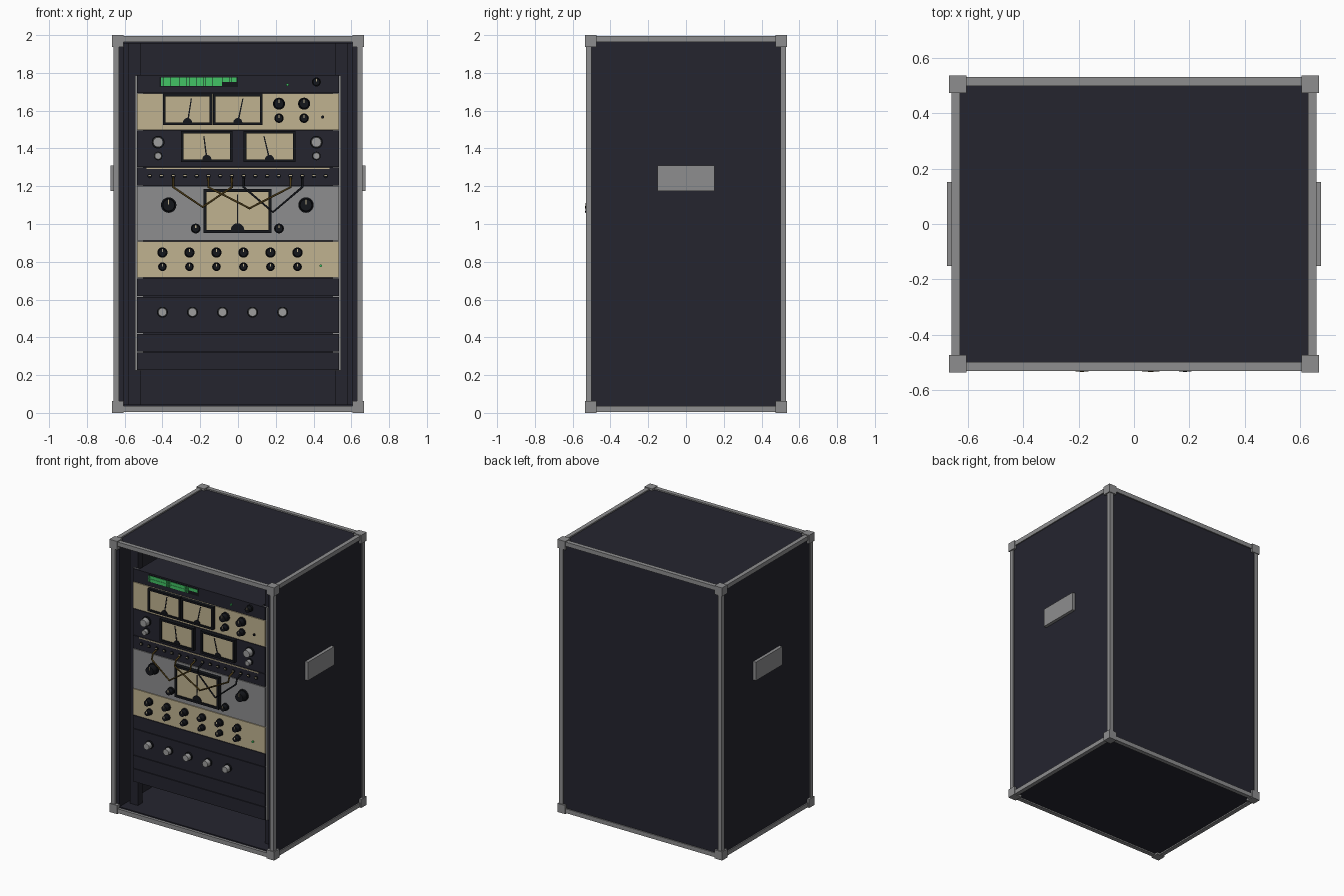
import bpy, bmesh, math
from mathutils import Matrix, Vector

if "Cube" in bpy.data.objects:
    bpy.data.objects.remove(bpy.data.objects["Cube"])


def colour(name, r, g, b):
    m = bpy.data.materials.new(name)
    m.diffuse_color = (r, g, b, 1)
    m.use_nodes = True
    m.node_tree.nodes["Principled BSDF"].inputs["Base Color"].default_value = m.diffuse_color
    return m


DARK = colour("dark navy", 0.018, 0.018, 0.028)
BLACK = colour("black", 0.007, 0.008, 0.011)
GREY = colour("metal grey", 0.27, 0.27, 0.275)
CREAM = colour("cream", 0.53, 0.45, 0.28)
GREEN = colour("display green", 0.055, 0.55, 0.13)
BROWN = colour("cable brown", 0.065, 0.04, 0.008)
SILVER = colour("knob silver", 0.34, 0.34, 0.34)


class Part:
    """Collects boxes, discs and prisms into one named object."""

    def __init__(self, name):
        self.name, self.bm, self.mats = name, bmesh.new(), []

    def paint(self, verts, mat):
        if mat not in self.mats:
            self.mats.append(mat)
        for f in {f for v in verts for f in v.link_faces}:
            f.material_index = self.mats.index(mat)

    def box(self, x0, x1, y0, y1, z0, z1, mat):
        m = Matrix.Translation(((x0 + x1) / 2, (y0 + y1) / 2, (z0 + z1) / 2))
        m = m @ Matrix.Diagonal((abs(x1 - x0), abs(y1 - y0), abs(z1 - z0), 1))
        self.paint(bmesh.ops.create_cube(self.bm, size=1, matrix=m)["verts"], mat)

    def disc(self, x, z, r, y0, y1, mat, sides=20, r_front=None):
        """Cylinder along y, front face at y0."""
        m = Matrix.Translation((x, (y0 + y1) / 2, z)) @ Matrix.Rotation(math.pi / 2, 4, "X")
        v = bmesh.ops.create_cone(self.bm, cap_ends=True, segments=sides, radius1=r,
                                  radius2=r_front or r, depth=y1 - y0, matrix=m)["verts"]
        self.paint(v, mat)

    def prism(self, pts, y0, y1, mat):
        """Outline in x, z extruded along y."""
        a = [self.bm.verts.new((x, y0, z)) for x, z in pts]
        b = [self.bm.verts.new((x, y1, z)) for x, z in pts]
        n = len(pts)
        faces = [self.bm.faces.new(a), self.bm.faces.new(b[::-1])]
        faces += [self.bm.faces.new((a[i], b[i], b[(i + 1) % n], a[(i + 1) % n])) for i in range(n)]
        bmesh.ops.recalc_face_normals(self.bm, faces=faces)
        self.paint(a + b, mat)

    def done(self, smooth=False):
        me = bpy.data.meshes.new(self.name)
        self.bm.to_mesh(me)
        self.bm.free()
        for m in self.mats:
            me.materials.append(m)
        o = bpy.data.objects.new(self.name, me)
        bpy.context.collection.objects.link(o)
        if smooth:
            bpy.ops.object.select_all(action="DESELECT")
            o.select_set(True)
            bpy.context.view_layer.objects.active = o
            bpy.ops.object.shade_smooth_by_angle(angle=math.radians(35))
        return o


FRONT = -0.45           # front face of the rack panels
BOTH = (-1, 1)

# Case shell, open at the front
p = Part("case_shell")
for s in BOTH:
    p.box(s * 0.605, s * 0.652, -0.51, 0.522, 0.015, 1.985, DARK)
for z0, z1 in ((0.015, 0.045), (1.955, 1.985)):
    p.box(-0.605, 0.605, -0.51, 0.522, z0, z1, DARK)
p.box(-0.605, 0.605, 0.49, 0.522, 0.045, 1.955, DARK)
p.done()

# Metal edge bars
W = 0.031
p = Part("edge_bars")
zlo, zhi = (0.006, 0.006 + W), (1.994 - W, 1.994)
for s in BOTH:
    for t in BOTH:
        p.box(s * (0.66 - W), s * 0.66, t * (0.53 - W), t * 0.53, 0.03, 1.97, GREY)
    for z in (zlo, zhi):
        p.box(s * (0.66 - W), s * 0.66, -0.5, 0.5, *z, GREY)
        p.box(-0.63, 0.63, s * (0.53 - W), s * 0.53, *z, GREY)
p.done()

# Corner caps
p = Part("corner_caps")
for s in BOTH:
    for t in BOTH:
        for z0, z1 in ((0, 0.063), (1.937, 2)):
            p.box(s * 0.605, s * 0.668, t * 0.474, t * 0.536, z0, z1, GREY)
p.done()

# Side handle plates
p = Part("side_handles")
for s in BOTH:
    p.box(s * 0.645, s * 0.675, -0.152, 0.152, 1.175, 1.31, GREY)
p.done()

# Rack posts and bright mounting strips
p = Part("rack_rails")
for s in BOTH:
    p.box(s * 0.515, s * 0.58, -0.425, -0.37, 0.045, 1.955, DARK)
    p.box(s * 0.50, s * 0.546, -0.44, -0.425, 0.225, 1.785, GREY)
p.done()

# Rack units, bottom to top: name, height in rack steps, colour
UNITS = [("blank_panel_low", 1, DARK), ("blank_panel_mid", 1, DARK), ("power_unit", 2, DARK),
         ("blank_panel_high", 1, DARK), ("equaliser_unit", 2, CREAM), ("compressor_unit", 3, GREY),
         ("patch_bay", 1, DARK), ("dark_meter_unit", 2, DARK), ("cream_meter_unit", 2, CREAM),
         ("display_unit", 1, DARK)]
z = 0.225
for name, steps, mat in UNITS:
    h = steps * 0.0978
    p = Part(name)
    p.box(-0.536, 0.536, FRONT, FRONT + 0.012, z + 0.002, z + h - 0.002, mat)
    p.box(-0.50, 0.50, FRONT + 0.012, 0.1, z + 0.004, z + h - 0.004, DARK)
    p.done()
    z += h


def knob(name, x, z, r, body=BLACK):
    p = Part(name)
    p.disc(x, z, r, FRONT - 0.012, FRONT, BLACK)
    y = FRONT - 0.02 - r * 0.8
    p.disc(x, z, r * 0.85, y, FRONT - 0.01, body, r_front=r * 0.76)
    if body is BLACK:
        p.box(x - 0.003, x + 0.003, y - 0.002, y + 0.002, z + r * 0.1, z + r * 0.72, CREAM)
    p.done(True)


def meter(name, x0, x1, z0, z1, lean, hub=0.024, rim=0.014):
    p = Part(name)
    y = FRONT - 0.02
    p.box(x0, x1, y + 0.004, FRONT, z0, z1, BLACK)
    p.box(x0 + rim, x1 - rim, y, FRONT, z0 + rim, z1 - rim, CREAM)
    # raised rim
    for a, b in ((x0, x0 + rim), (x1 - rim, x1)):
        p.box(a, b, y - 0.008, FRONT, z0, z1, BLACK)
    for a, b in ((z0, z0 + rim), (z1 - rim, z1)):
        p.box(x0, x1, y - 0.008, FRONT, a, b, BLACK)
    # needle and half-round hub
    cx, bz, tz = (x0 + x1) / 2, z0 + rim, z1 - rim - 0.012
    p.prism([(cx - 0.004, bz), (cx + 0.004, bz), (cx + lean + 0.003, tz), (cx + lean - 0.003, tz)],
            y - 0.004, y - 0.001, BLACK)
    arc = [math.pi * i / 10 for i in range(11)]
    p.prism([(cx + hub * math.cos(a), bz + hub * math.sin(a)) for a in arc], y - 0.006, y, BLACK)
    p.done()


def lamp(name, x, z, r, mat):
    p = Part(name)
    p.disc(x, z, r, FRONT - 0.008, FRONT, mat, 12)
    p.done()


# Display unit: two rows of lit cells, a lamp and a knob
p = Part("level_display")
p.box(-0.415, 0.0, FRONT - 0.003, FRONT, 1.726, 1.778, BLACK)
for z0, count in ((1.730, 26), (1.753, 32)):
    for i in range(count):
        x = -0.408 + i * 0.0125
        p.box(x, x + 0.0115, FRONT - 0.007, FRONT, z0, z0 + 0.0215, GREEN)
p.done()
lamp("display_lamp", 0.262, 1.737, 0.007, GREEN)
knob("display_knob", 0.415, 1.752, 0.024)

# Cream meter unit
meter("cream_unit_meter_left", -0.398, -0.136, 1.523, 1.69, 0.02)
meter("cream_unit_meter_right", -0.132, 0.13, 1.523, 1.69, 0.027)
for x in (0.217, 0.35):
    knob("cream_unit_knob_large", x, 1.637, 0.032)
    knob("cream_unit_knob_small", x, 1.56, 0.025)
lamp("cream_unit_lamp", 0.448, 1.566, 0.008, BLACK)

# Dark meter unit
meter("dark_unit_meter_left", -0.302, -0.028, 1.328, 1.493, -0.016)
meter("dark_unit_meter_right", 0.03, 0.304, 1.328, 1.493, -0.03)
for x in (-0.423, 0.415):
    knob("dark_unit_knob_large", x, 1.433, 0.034, SILVER)
    knob("dark_unit_knob_small", x, 1.36, 0.023, SILVER)

# Patch bay: label strip and a row of sockets
JACK = [-0.467 + i * 0.0621 for i in range(16)]
p = Part("patch_sockets")
p.box(-0.485, 0.485, FRONT - 0.004, FRONT, 1.291, 1.298, CREAM)
for x in JACK:
    p.disc(x, 1.254, 0.012, FRONT - 0.008, FRONT, BLACK, 12)
    p.box(x - 0.007, x + 0.007, FRONT - 0.011, FRONT, 1.253, 1.260, CREAM)
p.done()

# Patch cables hanging between sockets
for i, (a, b, low, mat) in enumerate(((2, 7, 1.09, BROWN), (5, 12, 1.083, BROWN), (8, 13, 1.063, BLACK))):
    xa, xb = JACK[a], JACK[b]
    path = [(xa, FRONT, 1.245), (xa, FRONT - 0.045, 1.235), (xa, FRONT - 0.06, 1.195),
            ((xa + xb) / 2, -0.528, low),
            (xb, FRONT - 0.06, 1.195), (xb, FRONT - 0.045, 1.235), (xb, FRONT, 1.245)]
    cu = bpy.data.curves.new("patch_cable", "CURVE")
    cu.dimensions, cu.bevel_depth, cu.bevel_resolution = "3D", 0.0065, 1
    cu.use_fill_caps = True
    s = cu.splines.new("POLY")
    s.points.add(len(path) - 1)
    for pt, co in zip(s.points, path):
        pt.co = (*co, 1)
    cu.materials.append(mat)
    bpy.context.collection.objects.link(bpy.data.objects.new(f"patch_cable_{i + 1}", cu))

# Compressor unit
meter("compressor_meter", -0.182, 0.177, 0.952, 1.185, 0.0, 0.036, 0.016)
for x in (-0.367, 0.36):
    knob("compressor_knob_large", x, 1.10, 0.041)
for x in (-0.224, 0.217):
    knob("compressor_knob_small", x, 0.976, 0.026)

# Equaliser unit
for i in range(6):
    x = -0.4 + i * 0.143
    knob("equaliser_knob_upper", x, 0.849, 0.027)
    knob("equaliser_knob_lower", x, 0.774, 0.023)
lamp("equaliser_lamp", 0.438, 0.779, 0.007, GREEN)

# Power unit
for i in range(5):
    knob("power_knob", -0.4 + i * 0.159, 0.533, 0.029, SILVER)
